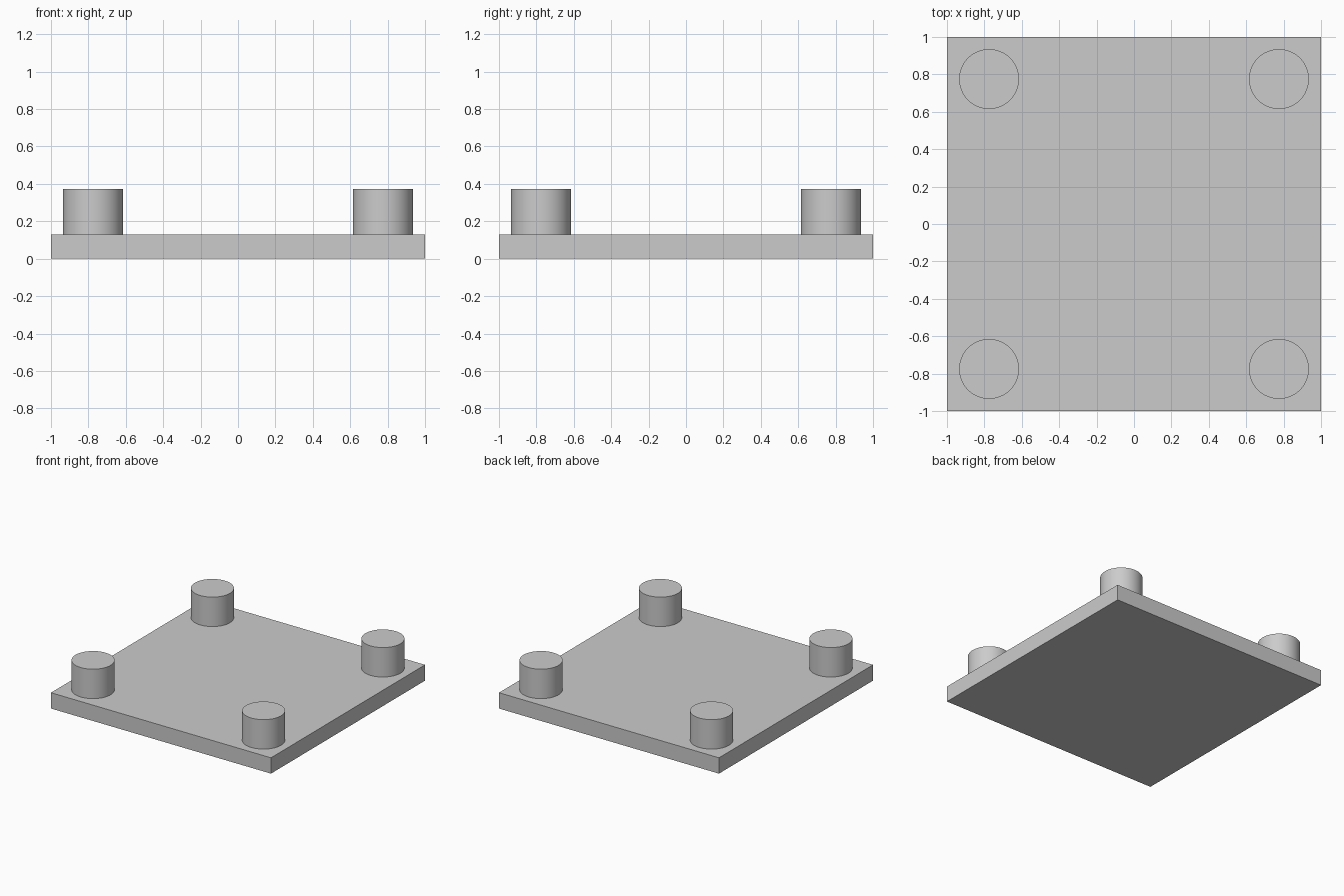
import bpy
import math

cube = bpy.data.objects.get("Cube")
if cube:
    bpy.data.objects.remove(cube, do_unlink=True)

PLATE_H = 0.13
TOP_Z = 0.372
PEG_R = 0.16
PEG_POS = 0.775

# Single plain grey
GREY = (0.6, 0.6, 0.6, 1.0)
grey = bpy.data.materials.new("plain_grey")
grey.use_nodes = True
grey.diffuse_color = GREY
grey.node_tree.nodes["Principled BSDF"].inputs["Base Color"].default_value = GREY

# Square base plate
bpy.ops.mesh.primitive_cube_add(size=1, location=(0, 0, PLATE_H / 2))
plate = bpy.context.object
plate.name = "base_plate"
plate.scale = (2, 2, PLATE_H)
bpy.ops.object.transform_apply(location=False, rotation=False, scale=True)
plate.data.materials.append(grey)

# Round peg standing at each corner
for y_name, y in (("front", -PEG_POS), ("back", PEG_POS)):
    for x_name, x in (("right", -PEG_POS), ("left", PEG_POS)):
        bpy.ops.mesh.primitive_cylinder_add(
            vertices=64, radius=PEG_R, depth=TOP_Z - PLATE_H,
            location=(x, y, (TOP_Z + PLATE_H) / 2))
        peg = bpy.context.object
        peg.name = f"{y_name}_{x_name}_peg"
        peg.data.materials.append(grey)
        bpy.ops.object.shade_smooth_by_angle(angle=math.radians(30))
